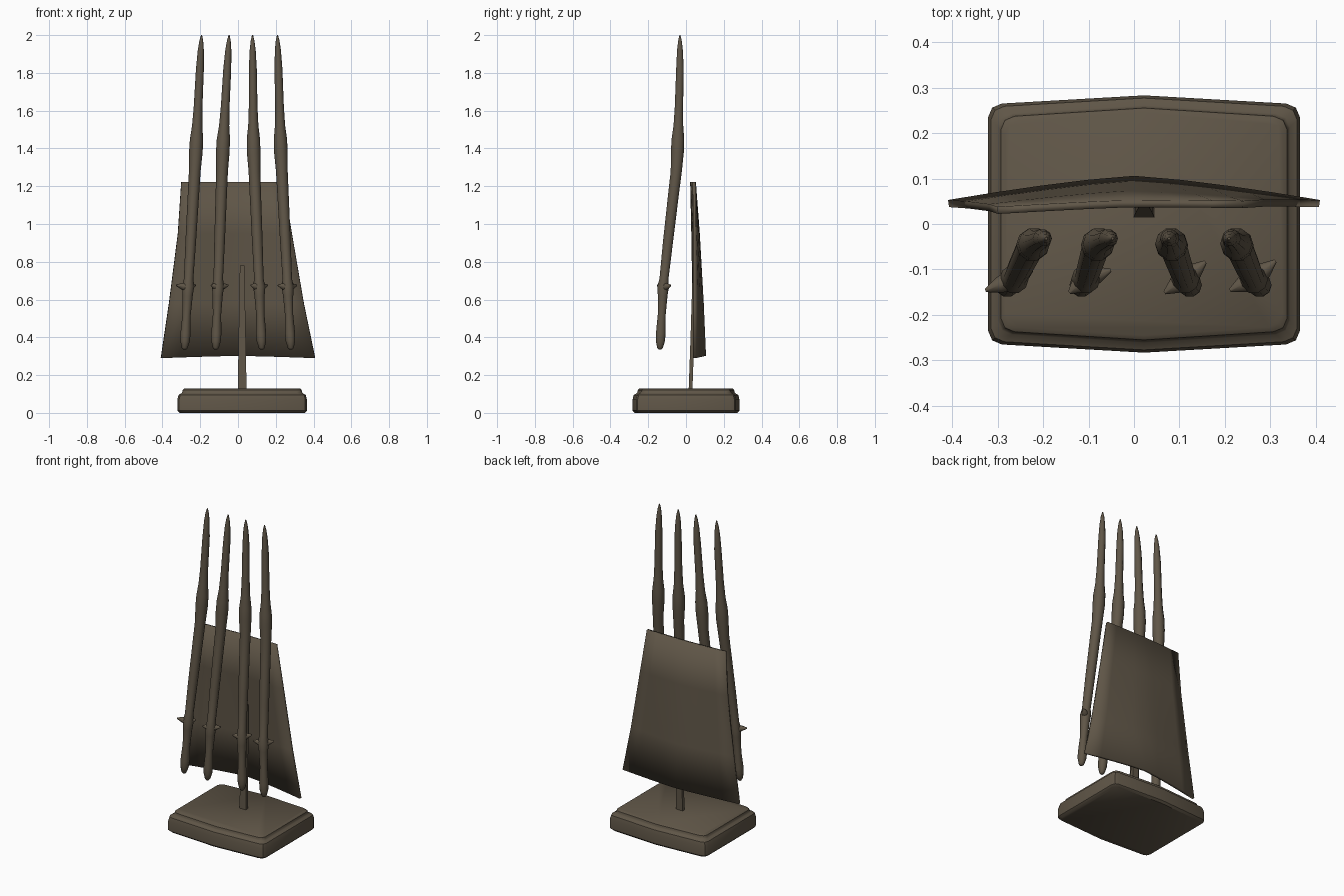
import bpy, bmesh, math
from mathutils import Vector

if "Cube" in bpy.data.objects:
    bpy.data.objects.remove(bpy.data.objects["Cube"])

bronze = bpy.data.materials.new("dark_bronze")
bronze.use_nodes = True
colour = (0.115, 0.092, 0.063, 1)
bronze.diffuse_color = colour
bronze.node_tree.nodes["Principled BSDF"].inputs["Base Color"].default_value = colour


def finish(name, bm, angle=40):
    bmesh.ops.recalc_face_normals(bm, faces=bm.faces)
    mesh = bpy.data.meshes.new(name)
    bm.to_mesh(mesh)
    bm.free()
    mesh.materials.append(bronze)
    obj = bpy.data.objects.new(name, mesh)
    bpy.context.collection.objects.link(obj)
    bpy.ops.object.select_all(action="DESELECT")
    bpy.context.view_layer.objects.active = obj
    obj.select_set(True)
    bpy.ops.object.shade_smooth_by_angle(angle=math.radians(angle))
    return obj


def loft(bm, rings, closed=True):
    loops = [[bm.verts.new(p) for p in ring] for ring in rings]
    for a, b in zip(loops, loops[1:]):
        n = len(a)
        for i in range(n if closed else n - 1):
            j = (i + 1) % n
            bm.faces.new((a[i], a[j], b[j], b[i]))
    if closed:
        bm.faces.new(loops[0])
        bm.faces.new(loops[-1])


def circle(centre, radius, u, v, sides=10):
    steps = [2 * math.pi * i / sides for i in range(sides)]
    return [centre + radius * (math.cos(t) * u + math.sin(t) * v) for t in steps]


# Stepped base with bowed front and back
def base_outline(inset, z):
    cx, hx, hy, bow, r = 0.022, 0.343 - inset, 0.265 - inset, 0.018, 0.03
    quarter = [(hx, hy - r), (hx - 0.3 * r, hy - 0.3 * r), (hx - r, hy)]
    top = quarter + [(0, hy + bow)] + [(-x, y) for x, y in reversed(quarter)]
    return [(cx + x, y, z) for x, y in top + [(-x, -y) for x, y in top]]


bm = bmesh.new()
steps = [(0.012, 0), (0, 0.012), (0, 0.07), (0.006, 0.095), (0.022, 0.104),
         (0.026, 0.11), (0.028, 0.122), (0.038, 0.13)]
loft(bm, [base_outline(i, z) for i, z in steps])
finish("stepped_base", bm)

# Flat post rising from the base to the panel
bm = bmesh.new()
rings = []
for y, z, w in [(0.024, 0.12, 0.023), (0.034, 0.4, 0.019), (0.046, 0.78, 0.012)]:
    rings.append([(0.022 + sx * w, y + sy * 0.01, z)
                  for sx, sy in [(-1, -1), (1, -1), (1, 1), (-1, 1)]])
loft(bm, rings)
finish("support_post", bm)

# Bowed back panel: left x, right x, bottom z, left/centre/right y
bm = bmesh.new()
rows = [(-0.408, 0.408, 0.29, 0.045, 0.098, 0.045),
        (-0.365, 0.348, 0.58, 0.042, 0.086, 0.046),
        (-0.318, 0.285, 0.95, 0.036, 0.065, 0.046),
        (-0.30, 0.24, 1.222, 0.03, 0.044, 0.043)]
rings = []
for k, (xl, xr, z, yl, yc, yr) in enumerate(rows):
    ring = []
    for i in range(9):
        t = i / 4 - 1
        bend = 1 - abs(t) ** 1.3
        x = (xl + xr) / 2 + t * (xr - xl) / 2
        y = (yl * (1 - t) + yr * (1 + t)) / 2
        mid = (yl + yr) / 2
        ring.append((x, y + (yc - mid) * bend, z + (0.012 * bend if k == 0 else 0)))
    rings.append(ring)
loft(bm, rings, closed=False)
panel = finish("bowed_panel", bm)
thick = panel.modifiers.new("thickness", "SOLIDIFY")
thick.thickness = 0.016
thick.offset = 0

# Four slender spears: lean along height, with swelling radius
profile = [(0.335, 0.008), (0.345, 0.016), (0.38, 0.025), (0.42, 0.027), (0.52, 0.022),
           (0.62, 0.027), (0.67, 0.032), (0.71, 0.025), (0.9, 0.028), (1.15, 0.030),
           (1.28, 0.031), (1.38, 0.036), (1.45, 0.035), (1.52, 0.027), (1.62, 0.023),
           (1.82, 0.021), (1.92, 0.016), (1.97, 0.010), (2.0, 0.003)]
depth = [(0.33, -0.138), (0.67, -0.121), (1.0, -0.085), (1.3, -0.049),
         (1.5, -0.041), (1.8, -0.032), (2.0, -0.032)]


def along(points, z):
    for (z0, a), (z1, b) in zip(points, points[1:]):
        if z <= z1:
            return a + (b - a) * (z - z0) / (z1 - z0)
    return points[-1][1]


# x at foot, middle and tip, then the two barb directions
spears = [("right_outer", -0.283, -0.222, -0.193, (-0.063, -0.025), (0.04, 0.02)),
          ("right_inner", -0.118, -0.080, -0.047, (-0.036, -0.03), (0.055, 0.02)),
          ("left_inner", 0.126, 0.082, 0.077, (0.045, 0.038), (-0.045, -0.03)),
          ("left_outer", 0.280, 0.226, 0.209, (0.048, 0.04), (-0.052, -0.025))]
X, Y, Z = Vector((1, 0, 0)), Vector((0, 1, 0)), Vector((0, 0, 1))
for name, foot, middle, tip, barb_a, barb_b in spears:
    path = [(0.33, foot), (1.4, middle), (2.0, tip)]

    def centre(z):
        return Vector((along(path, z), along(depth, z), z))

    bm = bmesh.new()
    loft(bm, [circle(centre(z), r, X, Y) for z, r in profile])
    finish(name + "_spear", bm, 60)

    # Pointed barbs near the foot
    bm = bmesh.new()
    for barb in (barb_a, barb_b):
        reach = Vector((*barb, 0.012))
        side = reach.cross(Z).normalized()
        loft(bm, [circle(centre(0.663) + reach * t, r, side, Z, 8)
                  for t, r in [(0, 0.025), (0.5, 0.018), (1, 0.004)]])
    finish(name + "_barbs", bm, 60)
